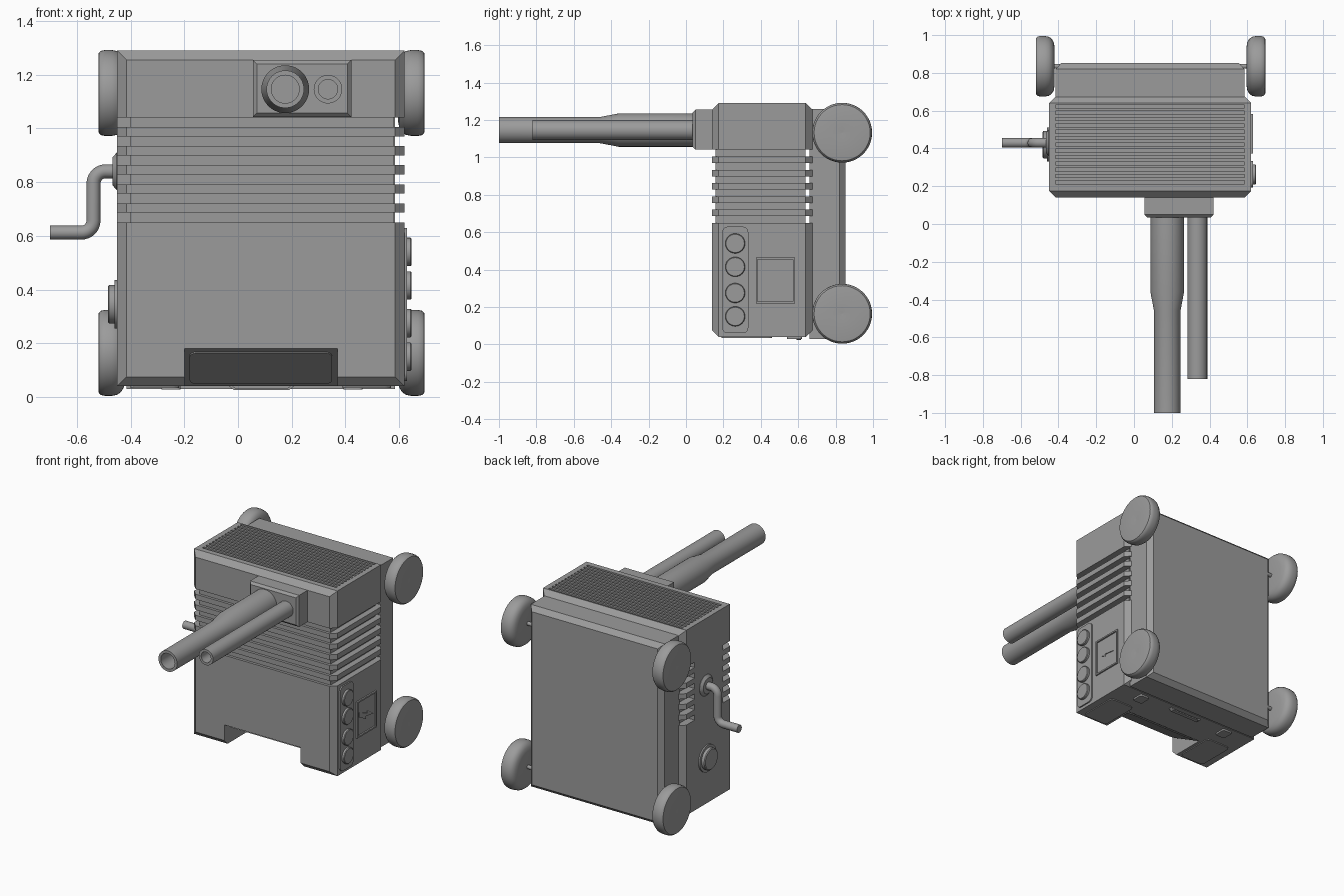
import bpy, bmesh, math

if "Cube" in bpy.data.objects:
    bpy.data.objects.remove(bpy.data.objects["Cube"])

grey = bpy.data.materials.new("plain grey")
grey.diffuse_color = (0.33, 0.33, 0.33, 1)
grey.use_nodes = True
grey.node_tree.nodes["Principled BSDF"].inputs["Base Color"].default_value = grey.diffuse_color


def finish(ob, angle=30):
    ob.data.materials.append(grey)
    bpy.ops.object.select_all(action='DESELECT')
    ob.select_set(True)
    bpy.context.view_layer.objects.active = ob
    bpy.ops.object.shade_smooth_by_angle(angle=math.radians(angle))
    return ob


def loft(name, *stacks):
    """Each stack is a list of equal-sized rings, skinned and capped."""
    bm = bmesh.new()
    for rings in stacks:
        vs = [[bm.verts.new(p) for p in r] for r in rings]
        n = len(vs[0])
        for a, b in zip(vs, vs[1:]):
            for i in range(n):
                j = (i + 1) % n
                bm.faces.new((a[i], a[j], b[j], b[i]))
        bm.faces.new(vs[0])
        bm.faces.new(vs[-1])
    bmesh.ops.recalc_face_normals(bm, faces=bm.faces)
    me = bpy.data.meshes.new(name)
    bm.to_mesh(me)
    bm.free()
    ob = bpy.data.objects.new(name, me)
    bpy.context.collection.objects.link(ob)
    return finish(ob)


def place(axis, p, t):
    """2D point p on the plane across the axis, at distance t."""
    a, b = p
    return {'x': (t, a, b), 'y': (a, t, b), 'z': (a, b, t)}[axis]


def rings(axis, pts, *ts):
    return [[place(axis, p, t) for p in pts] for t in ts]


def rect(a0, a1, b0, b1):
    return [(a0, b0), (a1, b0), (a1, b1), (a0, b1)]


def rounded(a0, a1, b0, b1, r, n=5):
    pts = []
    for k, (ca, cb) in enumerate(rect(a0 + r, a1 - r, b0 + r, b1 - r)):
        for i in range(n + 1):
            t = math.pi * (1 + k / 2 + i / n / 2)
            pts.append((ca + r * math.cos(t), cb + r * math.sin(t)))
    return pts


def turned(name, axis, centre, profile, n=40):
    """Round part from (position along axis, radius) pairs."""
    out = []
    for t, r in profile:
        out.append([place(axis, (centre[0] + r * math.cos(i * math.tau / n),
                                 centre[1] + r * math.sin(i * math.tau / n)), t) for i in range(n)])
    return loft(name, out)


def chamfered(steps, x0, x1, z0, z1):
    """Box skinned along y; steps are (y, inset)."""
    return [[place('y', p, y) for p in rect(x0 + i, x1 - i, z0 + i, z1 - i)] for y, i in steps]


def cut(ob, cutter):
    m = ob.modifiers.new("cut", 'BOOLEAN')
    m.object, m.operation, m.solver = cutter, 'DIFFERENCE', 'EXACT'
    bpy.context.view_layer.objects.active = ob
    bpy.ops.object.modifier_apply(modifier=m.name)
    bpy.data.objects.remove(cutter)


# Main housing and its cut-outs
body = loft("main_body", chamfered([(0.14, 0.035), (0.175, 0), (0.64, 0), (0.675, 0.035)],
                                   -0.45, 0.62, 0.04, 1.29))
# wrap-around vent grooves, left open around the crank plate
c_shape = [(-0.6, 0.25), (-0.6, 0), (0.8, 0), (0.8, 0.9), (-0.6, 0.9), (-0.6, 0.55),
           (-0.40, 0.55), (-0.40, 0.64), (0.58, 0.64), (0.58, 0.158), (-0.40, 0.158), (-0.40, 0.25)]
cut(body, loft("groove_cutter", *[rings('z', c_shape, 0.65 + i * 0.071, 0.686 + i * 0.071)
                                  for i in range(6)]))
# top grille grooves
cut(body, loft("grille_cutter", *[rings('z', rect(-0.415, 0.585, 0.212 + i * 0.0335, 0.229 + i * 0.0335),
                                        1.265, 1.35) for i in range(13)]))
# sloping notch under the front
notch = [(0, 0.18), (0.14, 0.18), (0.40, 0.04), (0.40, -0.05), (0, -0.05)]
cut(body, loft("notch_cutter", rings('x', notch, -0.2, 0.37)))
finish(body)
body.data.materials.pop()

# Rounded plate on the notch slope
L = math.hypot(0.26, 0.14)
uy, uz, ny, nz = 0.26 / L, -0.14 / L, -0.14 / L, -0.26 / L
panel = rounded(-0.18, 0.35, 0.025, 0.27, 0.03)
loft("notch_panel", [[(x, 0.14 + s * uy + t * ny, 0.18 + s * uz + t * nz) for x, s in panel]
                     for t in (-0.004, 0.005)])

# Back slab
loft("back_slab", chamfered([(0.66, 0), (0.82, 0), (0.852, 0.03)], -0.415, 0.585, 0.03, 1.258))

# Wheels and axles
wheel = [(0, 0.02), (0, 0.10), (0.005, 0.128), (0.015, 0.145), (0.03, 0.156), (0.05, 0.16),
         (0.075, 0.16), (0.09, 0.157), (0.098, 0.15), (0.1, 0.143), (0.086, 0.002)]
for level, z in (("lower", 0.164), ("upper", 1.132)):
    turned(level + "_axle", 'x', (0.835, z), [(-0.45, 0.013), (0.63, 0.013)], 16)
    turned(level + "_right_wheel", 'x', (0.835, z), [(0.595 + t, r) for t, r in wheel], 48)
    turned(level + "_left_wheel", 'x', (0.835, z), [(-0.42 - t, r) for t, r in wheel], 48)

# Barrel mount and the two hollow barrels
loft("barrel_mount", chamfered([(0.035, 0.015), (0.05, 0), (0.15, 0)], 0.055, 0.422, 1.042, 1.255))
turned("large_barrel", 'y', (0.176, 1.146),
       [(0.06, 0.089), (-0.36, 0.089), (-0.46, 0.07), (-1, 0.07), (-1, 0.052), (-0.8, 0.052)])
turned("small_barrel", 'y', (0.335, 1.146),
       [(0.06, 0.053), (-0.82, 0.053), (-0.82, 0.036), (-0.65, 0.036)])

# Crank with its collar
turned("crank_collar", 'x', (0.43, 0.84), [(-0.44, 0.07), (-0.452, 0.07), (-0.467, 0.052)])
path = [(-0.44, 0.84)]
for cx, cz, a0 in ((-0.493, 0.795, 90), (-0.583, 0.657, 0)):
    s = 1 if a0 else -1
    for i in range(9):
        a = math.radians(a0 + s * i * 11.25)
        path.append((cx + 0.045 * math.cos(a), cz + 0.045 * math.sin(a)))
path.append((-0.70, 0.612))
cu = bpy.data.curves.new("crank_handle", 'CURVE')
cu.dimensions = '3D'
cu.bevel_depth, cu.bevel_resolution, cu.use_fill_caps = 0.026, 4, True
sp = cu.splines.new('POLY')
sp.points.add(len(path) - 1)
for p, (x, z) in zip(sp.points, path):
    p.co = (x, 0.43, z, 1)
crank = bpy.data.objects.new("crank_handle", cu)
bpy.context.collection.objects.link(crank)
bpy.ops.object.select_all(action='DESELECT')
crank.select_set(True)
bpy.context.view_layer.objects.active = crank
bpy.ops.object.convert(target='MESH')
finish(bpy.context.view_layer.objects.active, 40)

# Left knob
turned("side_knob", 'x', (0.42, 0.345),
       [(-0.44, 0.09), (-0.46, 0.09), (-0.46, 0.072), (-0.48, 0.072), (-0.485, 0.066)])

# Right side: button strip, framed hatch and bolt symbol
loft("button_strip", rings('x', rounded(0.193, 0.333, 0.06, 0.63, 0.03), 0.61, 0.629))
for i, z in enumerate((0.15, 0.275, 0.415, 0.54)):
    turned(f"button_{i + 1}", 'x', (0.263, z), [(0.62, 0.053), (0.642, 0.053), (0.646, 0.049)], 32)
loft("hatch_frame", *[rings('x', r, 0.61, 0.63) for r in (
    rect(0.373, 0.383, 0.22, 0.465), rect(0.573, 0.583, 0.22, 0.465),
    rect(0.383, 0.573, 0.22, 0.23), rect(0.383, 0.573, 0.455, 0.465))])
loft("hatch_plate", rings('x', rect(0.388, 0.568, 0.235, 0.45), 0.61, 0.624))
bolt = [(0.40, 0.385), (0.482, 0.352), (0.484, 0.368), (0.55, 0.325), (0.468, 0.335),
        (0.466, 0.318), (0.40, 0.352)]
loft("bolt_symbol", rings('x', bolt, 0.62, 0.629))

# Underside: foot plates, clips and bail handle
for side, x0, x1 in (("left", -0.40, -0.22), ("right", 0.39, 0.57)):
    loft(side + "_foot_plate", rings('z', rounded(x0, x1, 0.19, 0.46, 0.025), 0.05, 0.034))
for side, x in (("left", -0.25), ("right", 0.428)):
    loft(side + "_clip", rings('z', rounded(x - 0.035, x + 0.035, 0.54, 0.62, 0.012), 0.05, 0.028))
handle = [(-0.04, 0.045), (-0.015, 0.025), (0.19, 0.025), (0.215, 0.045),
          (0.2, 0.045), (0.185, 0.033), (-0.01, 0.033), (-0.025, 0.045)]
loft("bottom_handle", rings('y', handle, 0.59, 0.615))
